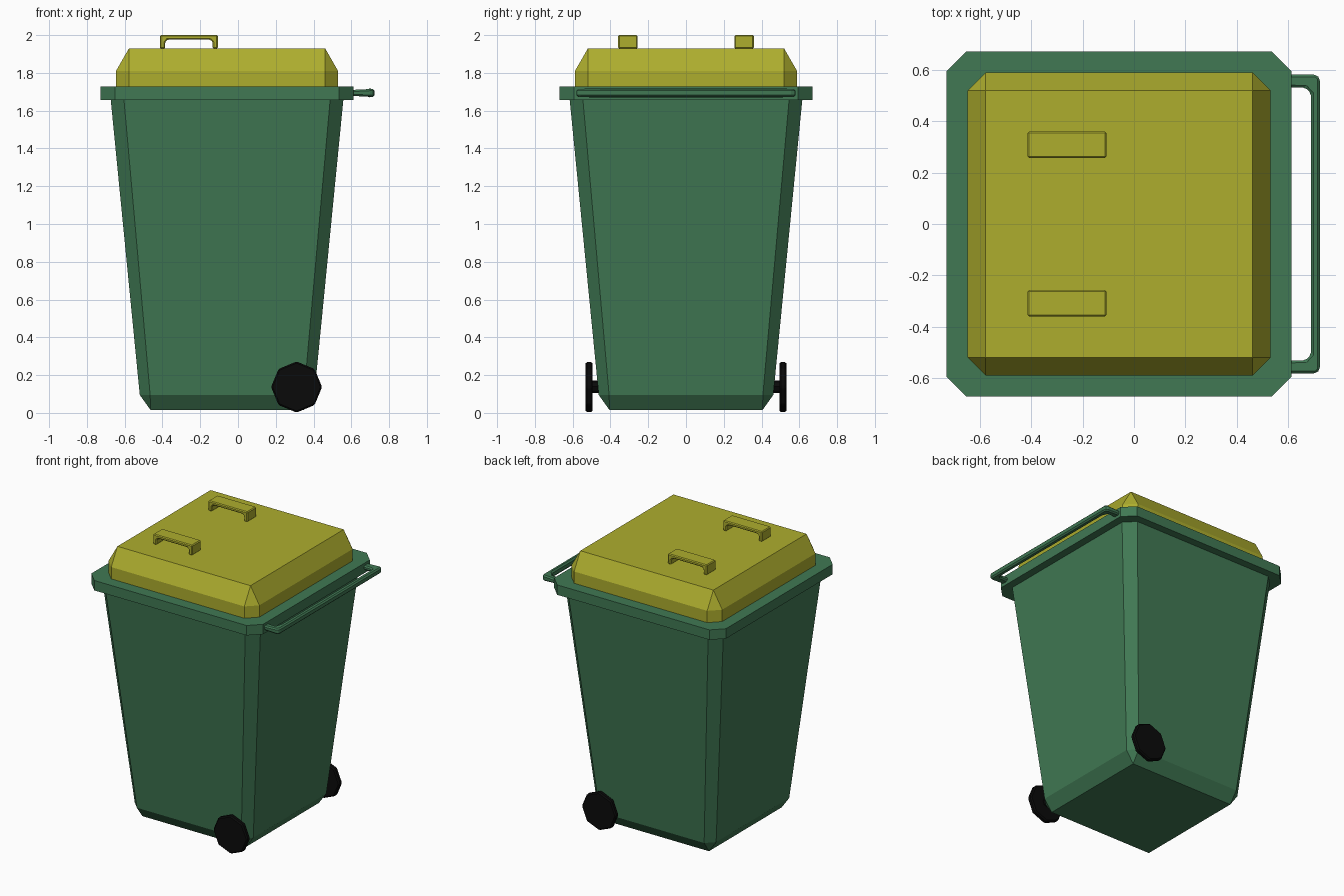
import bpy, bmesh
from math import pi
from mathutils import Matrix, Vector

if "Cube" in bpy.data.objects:
    bpy.data.objects.remove(bpy.data.objects["Cube"])

CX = -0.058  # bin centre; the pull bar extends to the right


def material(name, rgb):
    m = bpy.data.materials.new(name)
    m.diffuse_color = (*rgb, 1)
    m.use_nodes = True
    m.node_tree.nodes["Principled BSDF"].inputs["Base Color"].default_value = m.diffuse_color
    return m


GREEN = material("green_plastic", (0.052, 0.19, 0.088))
YELLOW = material("yellow_plastic", (0.42, 0.42, 0.027))
BLACK = material("black_rubber", (0.003, 0.003, 0.003))


def finish(bm, name, mat, bevel=0):
    bmesh.ops.remove_doubles(bm, verts=bm.verts, dist=1e-5)
    bmesh.ops.recalc_face_normals(bm, faces=bm.faces)
    me = bpy.data.meshes.new(name)
    bm.to_mesh(me)
    bm.free()
    me.materials.append(mat)
    ob = bpy.data.objects.new(name, me)
    bpy.context.collection.objects.link(ob)
    if bevel:
        mod = ob.modifiers.new("edge_bevel", 'BEVEL')
        mod.width, mod.segments, mod.limit_method = bevel, 1, 'ANGLE'
    return ob


def loft(name, mat, sections, bottom=False, top=False):
    """Stack of squares with cut corners: (half size, corner cut, z)."""
    bm = bmesh.new()
    rings = []
    for h, c, z in sections:
        k = h - c
        pts = [(k, -h), (h, -k), (h, k), (k, h), (-k, h), (-h, k), (-h, -k), (-k, -h)]
        rings.append([bm.verts.new((CX + x, y, z)) for x, y in pts])
    for a, b in zip(rings, rings[1:]):
        for i in range(8):
            j = (i + 1) % 8
            bm.faces.new((a[i], a[j], b[j], b[i]))
    if bottom:
        bm.faces.new(rings[0][::-1])
    if top:
        bm.faces.new(rings[-1])
    return finish(bm, name, mat)


def extrude(name, mat, outline, vec, bevel, shape=None):
    """Closed 3D outline pushed along vec, optionally reshaped per vertex."""
    bm = bmesh.new()
    f = bm.faces.new([bm.verts.new(p) for p in outline])
    r = bmesh.ops.extrude_face_region(bm, geom=[f])
    bmesh.ops.translate(bm, vec=Vector(vec),
                        verts=[v for v in r["geom"] if isinstance(v, bmesh.types.BMVert)])
    if shape:
        for v in bm.verts:
            shape(v)
    return finish(bm, name, mat, bevel)


def wheel_disc(name, radius, y0, y1, x, z, bevel=0):
    bm = bmesh.new()
    bmesh.ops.create_cone(bm, cap_ends=True, segments=8, radius1=radius, radius2=radius,
                          depth=abs(y1 - y0),
                          matrix=Matrix.Translation((x, (y0 + y1) / 2, z)) @ Matrix.Rotation(pi / 2, 4, 'X'))
    return finish(bm, name, BLACK, bevel)


# Tapered body, rim collar and lid
loft("bin_body", GREEN, [(0.405, 0, 0.015), (0.462, 0.055, 0.095), (0.616, 0.07, 1.66)], bottom=True)
loft("bin_rim", GREEN, [(0.612, 0.07, 1.657), (0.67, 0.076, 1.657),
                        (0.67, 0.076, 1.727), (0.588, 0.069, 1.727)])
loft("lid", YELLOW, [(0.588, 0.069, 1.727), (0.588, 0.069, 1.81), (0.519, 0, 1.93)], top=True)

# Pull bar: U outline in plan, with arms slightly thinner than the cross bar
half_u = [(0.60, 0.58), (0.708, 0.58), (0.722, 0.566)]
inner_u = [(0.688, 0.506), (0.666, 0.53), (0.60, 0.53)]
plan = half_u + [(x, -y) for x, y in half_u[::-1]] + [(x, -y) for x, y in inner_u[::-1]] + inner_u


def thin_arm(v):
    if v.co.x < 0.67:
        v.co.z = 1.694 + (v.co.z - 1.694) * 0.75


extrude("pull_bar", GREEN, [(x, y, 1.673) for x, y in plan], (0, 0, 0.042), 0.009, thin_arm)

# Two lid grips, profile drawn from the front
grip = [(-0.413, 1.928), (-0.413, 2.0), (-0.107, 2.0), (-0.107, 1.928), (-0.134, 1.928),
        (-0.134, 1.962), (-0.146, 1.976), (-0.374, 1.976), (-0.386, 1.962), (-0.386, 1.928)]
for label, y in (("front", -0.308), ("rear", 0.308)):
    extrude(label + "_lid_grip", YELLOW, [(x, y - 0.051, z) for x, z in grip], (0, 0.102, 0), 0.006)

# Octagonal wheels on stub axles
for label, s in (("front", -1), ("rear", 1)):
    wheel_disc(label + "_wheel", 0.135, s * 0.495, s * 0.531, 0.31, 0.137, 0.008)
    wheel_disc(label + "_axle", 0.033, s * 0.44, s * 0.50, 0.31, 0.139)
